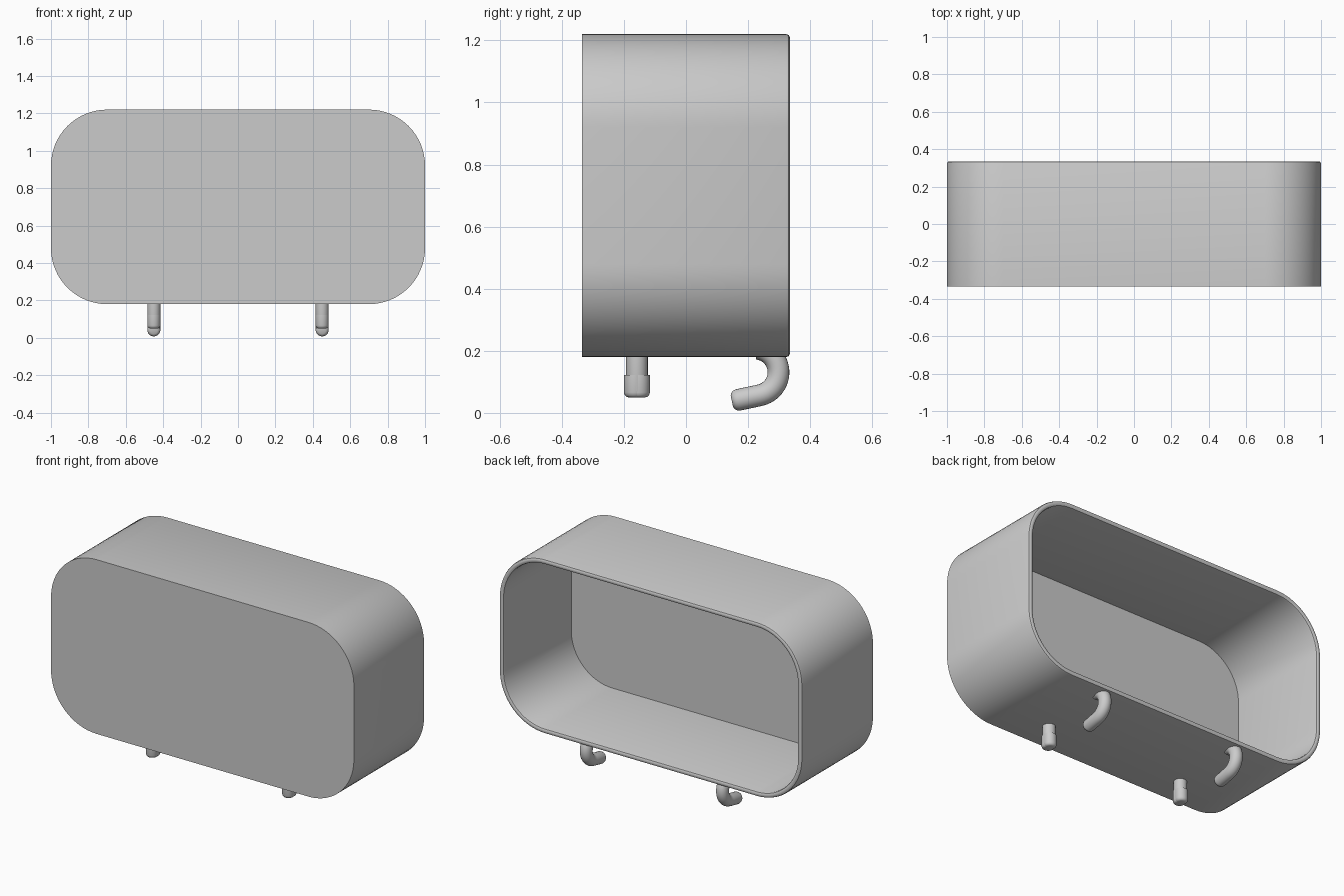
import bpy, bmesh
from math import sin, cos, pi, radians
from mathutils import Vector

cube = bpy.data.objects.get("Cube")
if cube:
    bpy.data.objects.remove(cube)

GREY = (0.6, 0.6, 0.6, 1)
grey = bpy.data.materials.new("plain grey")
grey.use_nodes = True
grey.diffuse_color = GREY
grey.node_tree.nodes["Principled BSDF"].inputs["Base Color"].default_value = GREY


def finish(name, bm):
    bmesh.ops.recalc_face_normals(bm, faces=bm.faces)
    mesh = bpy.data.meshes.new(name)
    bm.to_mesh(mesh)
    bm.free()
    mesh.materials.append(grey)
    obj = bpy.data.objects.new(name, mesh)
    bpy.context.collection.objects.link(obj)
    bpy.ops.object.select_all(action='DESELECT')
    obj.select_set(True)
    bpy.context.view_layer.objects.active = obj
    bpy.ops.object.shade_smooth_by_angle(angle=radians(35))
    return obj


def loft(name, loops, cut_z=None):
    """Skin closed loops of equal length and cap both ends."""
    bm = bmesh.new()
    rings = [[bm.verts.new(p) for p in loop] for loop in loops]
    n = len(rings[0])
    for a, b in zip(rings, rings[1:]):
        for i in range(n):
            j = (i + 1) % n
            bm.faces.new((a[i], a[j], b[j], b[i]))
    bm.faces.new(rings[0])
    bm.faces.new(rings[-1])
    if cut_z is not None:
        bmesh.ops.recalc_face_normals(bm, faces=bm.faces)
        bmesh.ops.bisect_plane(bm, geom=bm.verts[:] + bm.edges[:] + bm.faces[:],
                               plane_co=(0, 0, cut_z), plane_no=(0, 0, 1), clear_outer=True)
    return finish(name, bm)


def rounded_rect(y, inset, steps=16):
    radius = 0.3 - inset
    points = []
    for k, (sx, sz) in enumerate(((1, 1), (-1, 1), (-1, -1), (1, -1))):
        for i in range(steps + 1):
            a = (k + i / steps) * pi / 2
            points.append((sx * 0.7 + radius * cos(a), y, 0.7 + sz * 0.22 + radius * sin(a)))
    return points


def ring(centre, u, v, radius, n=24):
    return [centre + radius * (u * cos(2 * pi * i / n) + v * sin(2 * pi * i / n))
            for i in range(n)]


# Open-backed housing: outer wall, rounded rim, inner wall and floor
profile = [(-0.335, 0), (0.323, 0), (0.331, 0.003), (0.335, 0.011),
           (0.335, 0.019), (0.331, 0.027), (0.323, 0.03), (-0.303, 0.03)]
loft("housing", [rounded_rect(y, inset) for y, inset in profile])

X, Y, Z = Vector((1, 0, 0)), Vector((0, 1, 0)), Vector((0, 0, 1))
TUBE = 0.035


def hook(name, x):
    bend, centre = 0.076, Vector((x, 0.222, 0.131))
    loops = []
    for i in range(21):
        a = radians(85 - 163 * i / 20)
        out = Y * cos(a) + Z * sin(a)
        loops.append(ring(centre + out * bend, X, out, TUBE))
    # Straight end with a rounded tip
    end, along = centre + out * bend, Y * sin(a) - Z * cos(a)
    for dist, r in ((0.072, TUBE), (0.082, 0.032), (0.089, 0.026), (0.092, 0.018)):
        loops.append(ring(end + along * dist, X, out, r))
    loft(name, loops, cut_z=0.195)


def peg(name, x, y, top, bottom):
    rows = ((top, TUBE), (bottom + 0.016, TUBE), (bottom + 0.007, 0.032),
            (bottom + 0.002, 0.027), (bottom, 0.02))
    loft(name, [ring(Vector((x, y, z)), X, Y, r) for z, r in rows])


# Mirrored hooks and split locating pegs under the housing
for side, x in (("left", 0.45), ("right", -0.45)):
    hook(side + "_hook", x)
    peg(side + "_peg_stem", x, -0.158, 0.19, 0.055)
    peg(side + "_peg_front_half", x, -0.165, 0.122, 0.05)
    peg(side + "_peg_back_half", x, -0.151, 0.122, 0.05)
